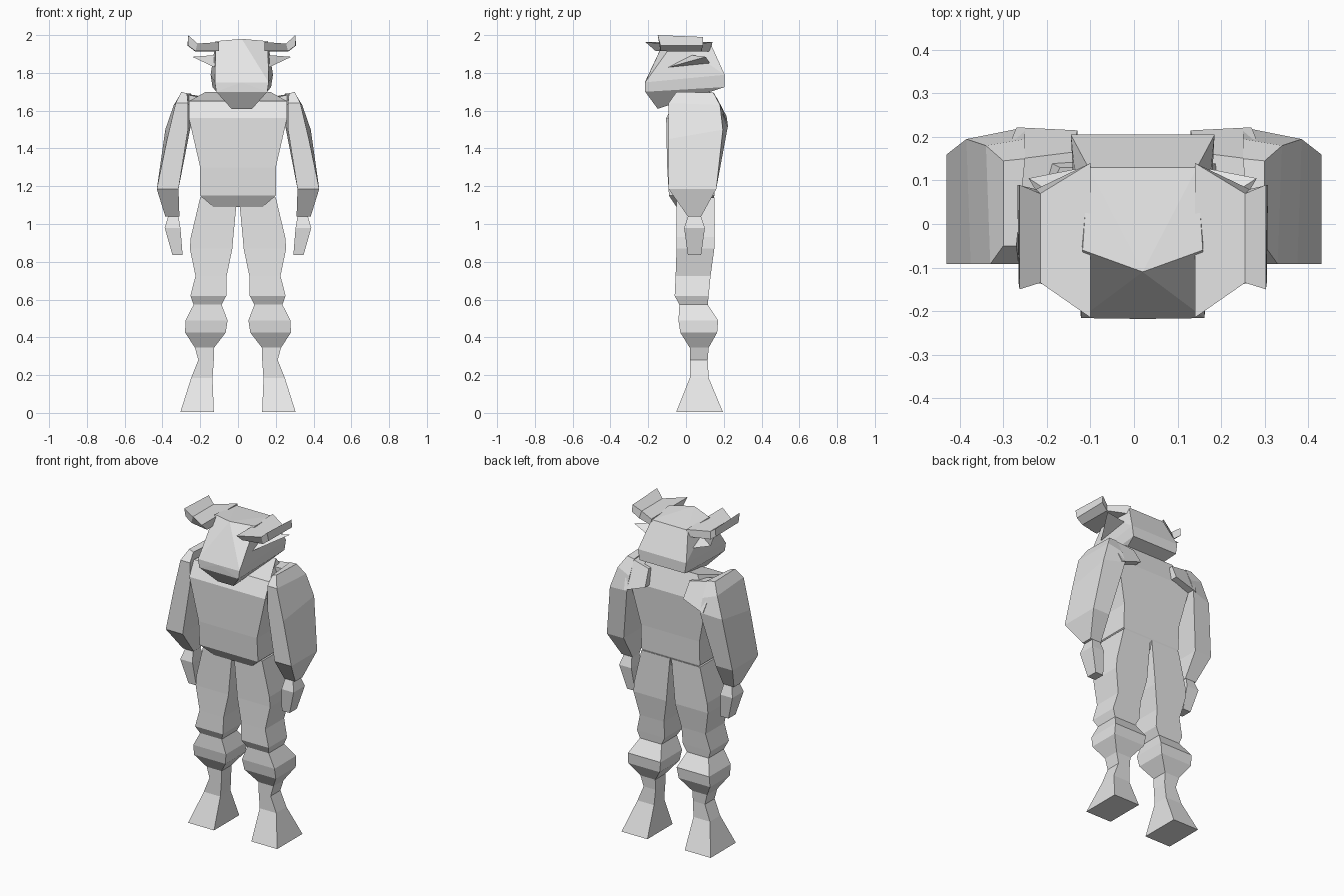
import bpy, bmesh

grey = bpy.data.materials.new("light grey")
grey.diffuse_color = (0.8, 0.8, 0.8, 1)


def finish(name, bm):
    bmesh.ops.recalc_face_normals(bm, faces=bm.faces)
    mesh = bpy.data.meshes.new(name)
    bm.to_mesh(mesh)
    bm.free()
    mesh.materials.append(grey)
    obj = bpy.data.objects.new(name, mesh)
    bpy.context.collection.objects.link(obj)
    return obj


def loft(name, rings, side=1, dx=0):
    """Skin a series of equal-length rings and cap both ends."""
    bm = bmesh.new()
    vs = [[bm.verts.new((side * x + dx, y, z)) for x, y, z in r] for r in rings]
    n = len(rings[0])
    for a, b in zip(vs, vs[1:]):
        for i in range(n):
            j = (i + 1) % n
            bm.faces.new((a[i], a[j], b[j], b[i]))
    bm.faces.new(vs[0])
    bm.faces.new(vs[-1])
    return finish(name, bm)


def hull(name, points):
    """Faceted convex solid."""
    bm = bmesh.new()
    for p in points:
        bm.verts.new(p)
    bmesh.ops.convex_hull(bm, input=bm.verts)
    bmesh.ops.dissolve_limit(bm, angle_limit=0.03, verts=bm.verts, edges=bm.edges)
    return finish(name, bm)


def box_ring(z, x0, x1, y0, y1):
    return [(x0, y0, z), (x1, y0, z), (x1, y1, z), (x0, y1, z)]


# Torso: chamfered hips, flared chest, sloping shoulders
torso = [box_ring(z, -w, w, f, b) for z, w, f, b in (
    (1.09, .13, -.05, .13), (1.15, .2, -.09, .15), (1.30, .2, -.1, .155),
    (1.56, .26, -.105, .175))]
torso.append([(-.26, -.06, 1.65), (.26, -.06, 1.65), (.17, .13, 1.70), (-.17, .13, 1.70)])
loft("torso", torso)

# Head: wide muzzle, tapering chin and slightly peaked crown
HX = .02
head = [(HX, -.11, 1.98), (HX, -.218, 1.75)]
for s in (-1, 1):
    head += [(HX + s * x, y, z) for x, y, z in (
        (.125, .13, 1.955), (.138, -.06, 1.968),
        (.142, -.216, 1.75), (.135, -.216, 1.70),
        (.165, .205, 1.79), (.155, .205, 1.725), (.055, -.15, 1.61))]
hull("head", head)

# Leg cross-sections: z, inner x, outer x, front y, back y
leg = [
    (1.14, .005, .20, -.05, .15), (.93, .025, .25, -.05, .15),
    (.87, .03, .255, -.05, .15), (.725, .06, .225, -.055, .13),
    (.62, .062, .252, -.06, .12), (.573, .087, .235, -.035, .115),
    (.49, .055, .278, -.04, .17), (.425, .065, .28, -.03, .165),
    (.345, .127, .228, .02, .12), (.28, .128, .21, .02, .115),
    (.185, .135, .248, .02, .12), (.005, .128, .305, -.052, .195)]
leg_rings = [box_ring(*r) for r in leg]

# Arm from wrist to shoulder cap: inner front, outer front, outer back, inner back
arm = [
    box_ring(1.04, .31, .385, .01, .08),
    box_ring(1.185, .315, .43, -.092, .16),
    [(.265, -.092, 1.50), (.375, -.092, 1.45), (.385, .195, 1.50), (.25, .222, 1.52)],
    [(.265, -.092, 1.64), (.33, -.092, 1.64), (.34, .18, 1.63), (.25, .195, 1.60)],
    [(.27, -.05, 1.69), (.30, -.05, 1.70), (.30, .145, 1.695), (.25, .15, 1.69)]]

# Shoulder blade reaching inward across the back
blade = [
    [(.30, .06, 1.52), (.30, .06, 1.69), (.30, .145, 1.695), (.27, .222, 1.52)],
    [(.13, .10, 1.57), (.14, .10, 1.66), (.14, .165, 1.665), (.13, .215, 1.57)]]

# Fist
hand = [box_ring(1.04, .315, .37, .01, .08), box_ring(.98, .305, .388, -.01, .10),
        box_ring(.835, .293, .347, .01, .08)]

# Flat horn: root, bend, upturned tip
horn = [
    [(.12, -.215, 1.963), (.12, .14, 1.963), (.12, .13, 1.915), (.12, -.16, 1.915)],
    [(.235, -.135, 1.955), (.235, .07, 1.955), (.245, .08, 1.912), (.245, -.135, 1.915)],
    [(.283, -.15, 2.0), (.283, .09, 1.99), (.288, .09, 1.945), (.285, -.135, 1.945)]]

for s, tag in ((-1, "left"), (1, "right")):
    loft(f"{tag}_leg", leg_rings, s)
    loft(f"{tag}_arm", arm, s)
    loft(f"{tag}_shoulder_blade", blade, s)
    loft(f"{tag}_hand", hand, s)
    loft(f"{tag}_horn", horn, s, HX)
    # Pointed ear
    hull(f"{tag}_ear", [(HX + s * x, y, z) for x, y, z in (
        (.135, -.11, 1.825), (.13, .02, 1.895), (.135, .13, 1.845), (.262, .105, 1.885))])
